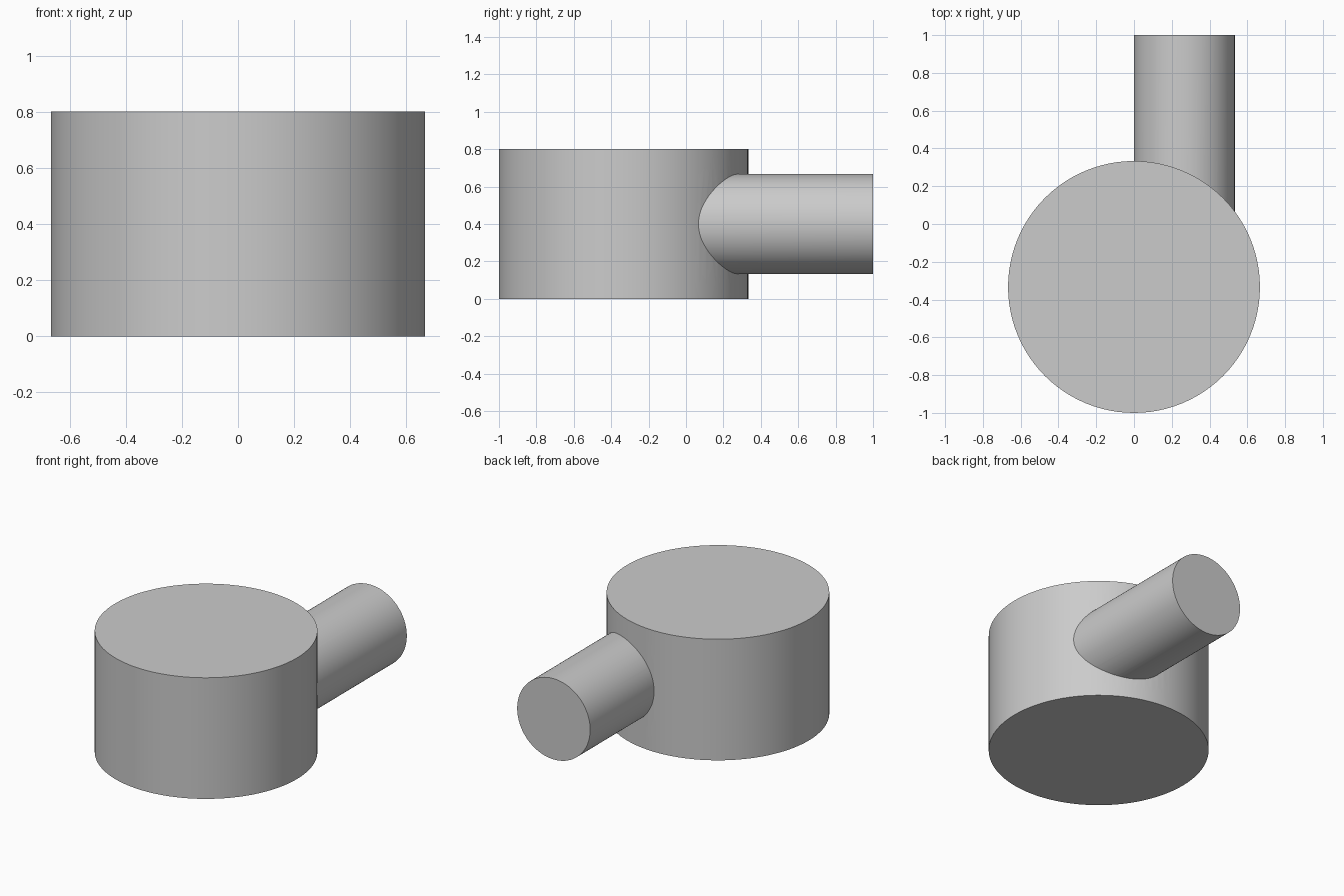
import bpy
import math

cube = bpy.data.objects.get("Cube")
if cube:
    bpy.data.objects.remove(cube, do_unlink=True)

grey = bpy.data.materials.new("plain grey")
grey.use_nodes = True
grey.diffuse_color = (0.6, 0.6, 0.6, 1)
grey.node_tree.nodes["Principled BSDF"].inputs["Base Color"].default_value = (0.6, 0.6, 0.6, 1)


def cylinder(name, radius, depth, location, rotation=(0, 0, 0)):
    bpy.ops.mesh.primitive_cylinder_add(vertices=96, radius=radius, depth=depth,
                                        location=location, rotation=rotation)
    obj = bpy.context.object
    obj.name = name
    obj.data.materials.append(grey)
    return obj


# Side pipe, running backwards and offset to the left half of the drum
pipe_r = 0.2667
pipe_start, pipe_end = -0.05, 1.0
pipe = cylinder("side_pipe", pipe_r, pipe_end - pipe_start,
                (pipe_r, (pipe_start + pipe_end) / 2, 0.4), (math.pi / 2, 0, 0))

# Round drum
drum = cylinder("drum_body", 0.6667, 0.8, (0, -0.3333, 0.4))

# Join both into one clean shell
union = drum.modifiers.new("join_pipe", 'BOOLEAN')
union.operation = 'UNION'
union.solver = 'EXACT'
union.object = pipe
bpy.ops.object.modifier_apply(modifier=union.name)
bpy.data.objects.remove(pipe, do_unlink=True)

bpy.ops.object.shade_smooth_by_angle(angle=math.radians(20))
